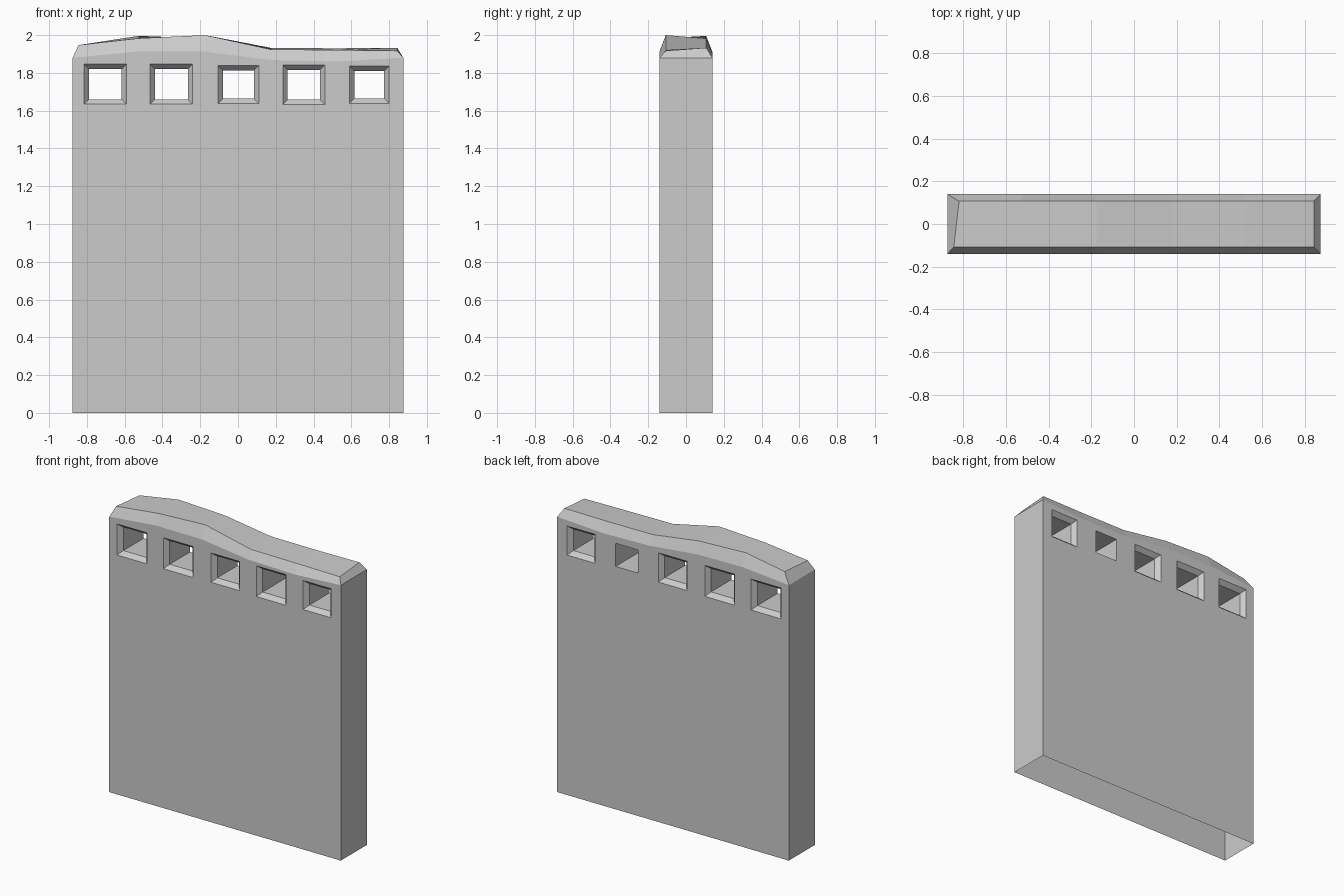
import bpy, bmesh

if "Cube" in bpy.data.objects:
    bpy.data.objects.remove(bpy.data.objects["Cube"])

HX, HY, RY = 0.875, 0.14, 0.107      # half width, half depth, half depth of the top
CHAMFER, DEPTH = 0.026, 0.03         # window rim

# Five bays, each with one window: x0, x1, z0, z1
COLS = [-0.875, -0.525, -0.175, 0.175, 0.525, 0.875]
WINDOWS = [(-0.815, -0.59, 1.634, 1.846), (-0.465, -0.24, 1.634, 1.846),
           (-0.105, 0.11, 1.638, 1.838), (0.237, 0.46, 1.632, 1.842),
           (0.59, 0.80, 1.638, 1.836)]
PLAIN_BACK = 3                       # this window has no rim on the back

# Worn, wavy top: shoulder heights and ridge heights per column line
SHOULDER = {-1: [1.88, 1.914, 1.912, 1.868, 1.86, 1.88],
            1: [1.88, 1.91, 1.905, 1.868, 1.86, 1.88]}
RIDGE = {-1: [1.947, 1.983, 2.0, 1.924, 1.921, 1.917],
         1: [1.946, 1.996, 1.982, 1.932, 1.93, 1.933]}
RIDGE_ENDS = {-1: (-0.845, 0.843), 1: (-0.82, 0.843)}

bm = bmesh.new()


def ring(x0, x1, z0, z1, y):
    return [bm.verts.new(p) for p in
            ((x0, y, z0), (x1, y, z0), (x1, y, z1), (x0, y, z1))]


def bridge(a, b):
    for i in range(4):
        j = (i + 1) % 4
        bm.faces.new((a[i], a[j], b[j], b[i]))


base, shoulder, ridge = {}, {}, {}
for s in (-1, 1):
    xs = [RIDGE_ENDS[s][0]] + COLS[1:-1] + [RIDGE_ENDS[s][1]]
    base[s] = [bm.verts.new((x, s * HY, 0)) for x in COLS]
    shoulder[s] = [bm.verts.new((x, s * HY, z)) for x, z in zip(COLS, SHOULDER[s])]
    ridge[s] = [bm.verts.new((x, s * RY, z)) for x, z in zip(xs, RIDGE[s])]

for i, (x0, x1, z0, z1) in enumerate(WINDOWS):
    inner = (x0 + CHAMFER, x1 - CHAMFER, z0 + CHAMFER, z1 - CHAMFER)
    tunnel = []
    for s in (-1, 1):
        bay = [base[s][i], base[s][i + 1], shoulder[s][i + 1], shoulder[s][i]]
        if s == 1 and i == PLAIN_BACK:
            deep = ring(*inner, s * HY)
            bridge(bay, deep)
        else:
            rim = ring(x0, x1, z0, z1, s * HY)
            deep = ring(*inner, s * (HY - DEPTH))
            bridge(bay, rim)
            bridge(rim, deep)
        tunnel.append(deep)
        # sloped edge of the top
        bm.faces.new((shoulder[s][i], shoulder[s][i + 1], ridge[s][i + 1], ridge[s][i]))
    bridge(*tunnel)
    # top surface
    bm.faces.new((ridge[-1][i], ridge[-1][i + 1], ridge[1][i + 1], ridge[1][i]))

# End walls and their sloped edges (the underside stays open)
for k in (0, -1):
    bm.faces.new((base[-1][k], base[1][k], shoulder[1][k], shoulder[-1][k]))
    bm.faces.new((shoulder[-1][k], shoulder[1][k], ridge[1][k], ridge[-1][k]))

bmesh.ops.recalc_face_normals(bm, faces=bm.faces[:])
mesh = bpy.data.meshes.new("wall_with_windows")
bm.to_mesh(mesh)
bm.free()
wall = bpy.data.objects.new("wall_with_windows", mesh)
bpy.context.collection.objects.link(wall)
